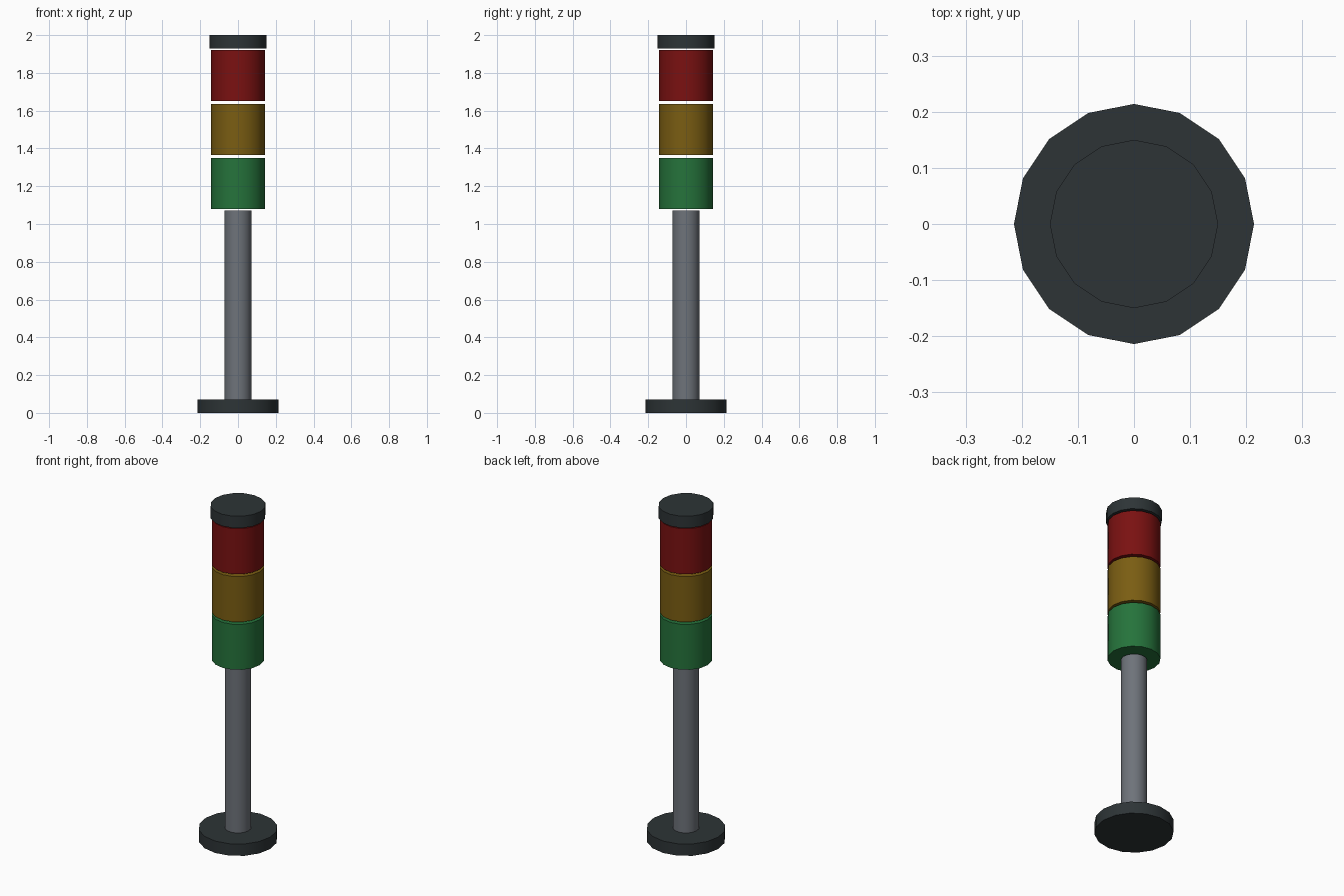
import bpy
import math

cube = bpy.data.objects.get("Cube")
if cube:
    bpy.data.objects.remove(cube, do_unlink=True)


def linear(c):
    c /= 255
    return c / 12.92 if c <= 0.04045 else ((c + 0.055) / 1.055) ** 2.4


def material(name, r, g, b):
    mat = bpy.data.materials.new(name)
    mat.use_nodes = True
    colour = (linear(r), linear(g), linear(b), 1)
    mat.diffuse_color = colour
    bsdf = mat.node_tree.nodes["Principled BSDF"]
    bsdf.inputs["Base Color"].default_value = colour
    bsdf.inputs["Roughness"].default_value = 0.6
    return mat


def cylinder(name, radius, bottom, top, mat, sides=16):
    bpy.ops.mesh.primitive_cylinder_add(
        vertices=sides, radius=radius, depth=top - bottom,
        location=(0, 0, (bottom + top) / 2))
    obj = bpy.context.object
    obj.name = name
    obj.data.materials.append(mat)
    bpy.ops.object.shade_smooth_by_angle(angle=math.radians(40))
    return obj


dark = material("dark_plastic", 45, 52, 54)
grey = material("grey_metal", 110, 115, 122)
red = material("red_lens", 122, 17, 17)
amber = material("amber_lens", 122, 93, 18)
green = material("green_lens", 37, 115, 59)

# Foot and pole
cylinder("base", 0.214, 0, 0.071, dark)
cylinder("pole", 0.0714, 0.002, 1.072, grey)

# Stack of lamps, separated by narrow gaps
spacing = 0.2857
for i, (name, mat) in enumerate(
        [("green_lamp", green), ("amber_lamp", amber), ("red_lamp", red)]):
    bottom = 1.079 + i * spacing
    cylinder(name, 0.143, bottom, bottom + 0.2714, mat)

# Lid
cylinder("top_cap", 0.15, 1.93, 2.0, dark)
